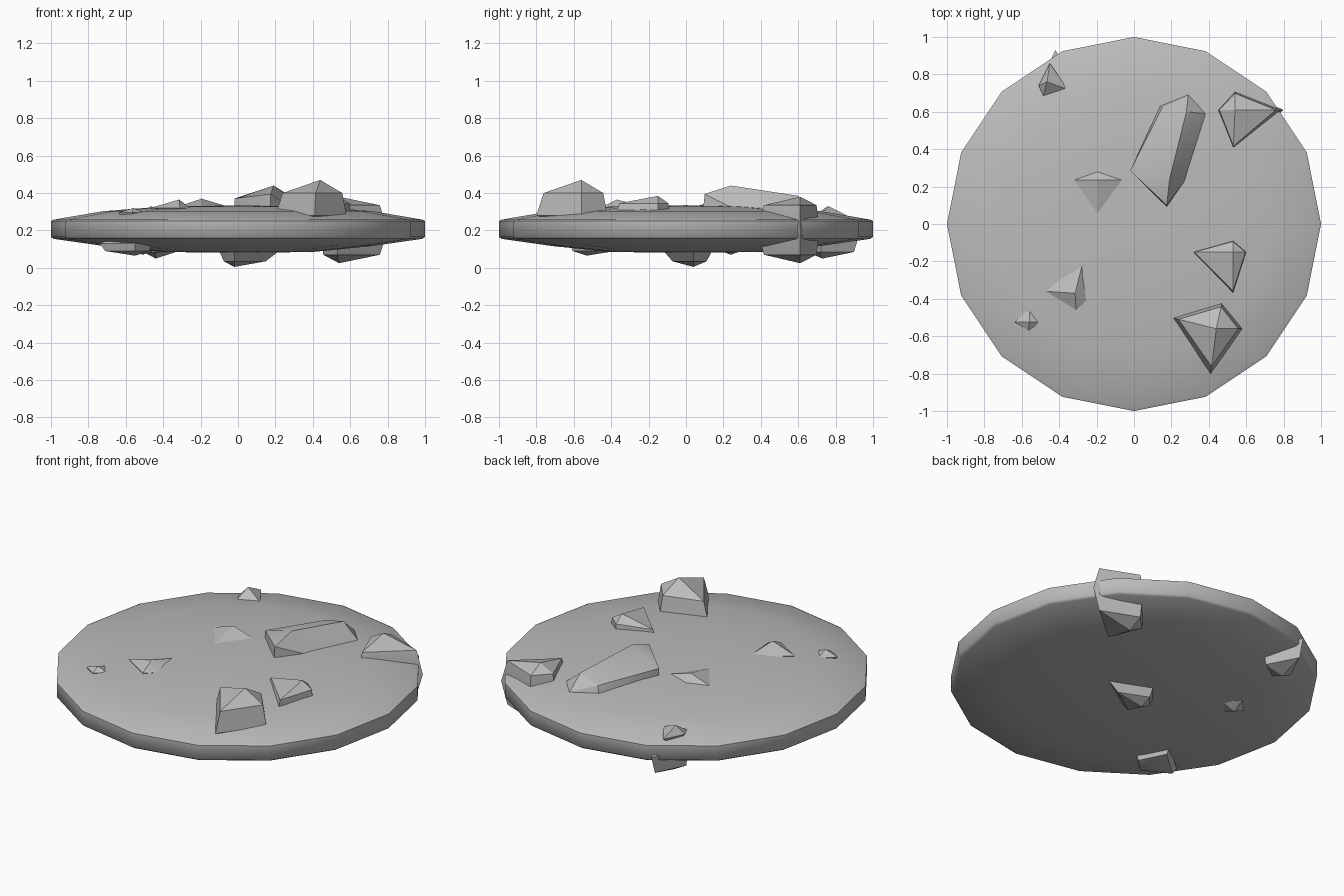
import bpy
import bmesh
from mathutils import Vector
from math import radians

cube = bpy.data.objects.get("Cube")
if cube:
    bpy.data.objects.remove(cube, do_unlink=True)

grey = bpy.data.materials.new("stone_grey")
grey.use_nodes = True
colour = (0.5, 0.5, 0.5, 1)
grey.diffuse_color = colour
grey.node_tree.nodes["Principled BSDF"].inputs["Base Color"].default_value = colour


def finish(name, bm, angle):
    """Turn a bmesh into a named, grey, smooth-shaded object."""
    bmesh.ops.recalc_face_normals(bm, faces=bm.faces)
    mesh = bpy.data.meshes.new(name)
    bm.to_mesh(mesh)
    bm.free()
    mesh.materials.append(grey)
    obj = bpy.data.objects.new(name, mesh)
    bpy.context.collection.objects.link(obj)
    bpy.ops.object.select_all(action='DESELECT')
    obj.select_set(True)
    bpy.context.view_layer.objects.active = obj
    bpy.ops.object.shade_smooth_by_angle(angle=radians(angle))
    return obj


def hull(name, points):
    """Faceted stone wrapped around a few corner points."""
    bm = bmesh.new()
    for point in points:
        bm.verts.new(point)
    result = bmesh.ops.convex_hull(bm, input=bm.verts)
    loose = [v for v in bm.verts if not v.link_faces]
    bmesh.ops.delete(bm, geom=loose, context='VERTS')
    return finish(name, bm, 30)


def rock(name, outline, rim, peak, foot, shoulders=(), inset=0.16):
    """Distorted octahedron: outline at height rim, a tip above and below,
    and optional inset rings (shoulders) that make the sides steeper."""
    points = [(x, y, rim) for x, y in outline] + [peak, foot]
    for z in shoulders:
        centre = Vector((peak if z > rim else foot)[:2])
        for corner in outline:
            x, y = Vector(corner).lerp(centre, inset)
            points.append((x, y, z))
    return hull(name, points)


# Lens-shaped disc with sixteen sides
profile = [(0, .08), (.4, .085), (.72, .117), (.985, .155), (1, .165),
           (1, .25), (.985, .258), (.72, .303), (.4, .328), (0, .335)]
bm = bmesh.new()
verts = [bm.verts.new((r, 0, z)) for r, z in profile]
edges = [bm.edges.new(pair) for pair in zip(verts, verts[1:])]
bmesh.ops.spin(bm, geom=verts + edges, cent=(0, 0, 0), axis=(0, 0, 1),
               angle=radians(360), steps=16)
bmesh.ops.remove_doubles(bm, verts=bm.verts, dist=0.001)
finish("disc", bm, 60)

# Large stones on the top
rock("front_boulder", [(.2, -.5), (.47, -.42), (.58, -.56), (.41, -.8)], .28,
     (.44, -.56, .47), (.44, -.56, .2), [.4])
rock("side_stone", [(.31, -.15), (.53, -.09), (.6, -.15), (.53, -.37)], .3,
     (.53, -.15, .385), (.53, -.15, .2), [.345], .06)
hull("long_stone", [
    (-.02, .285, .3), (-.02, .285, .37), (.175, .09, .3), (.175, .1, .395),
    (.19, .24, .44), (.27, .23, .33), (.28, .6, .385), (.385, .59, .3),
    (.29, .69, .3), (.14, .63, .31), (.15, .62, .35), (.07, .47, .33),
    (.2, .4, .2)])

# Stone that passes through the rim
rock("rim_boulder", [(.44, .61), (.54, .715), (.8, .61), (.53, .38)], .2,
     (.54, .61, .38), (.54, .61, .025), [.335, .07])

# Small shards on the top
rock("centre_shard", [(-.32, .235), (-.195, .28), (-.055, .235), (-.195, .04)],
     .328, (-.195, .235, .37), (-.195, .235, .2))
rock("front_shard", [(-.47, -.36), (-.27, -.19), (-.255, -.41), (-.31, -.46)],
     .32, (-.315, -.37, .365), (-.315, -.37, .2))
rock("edge_shard", [(-.64, -.525), (-.56, -.45), (-.5, -.525), (-.565, -.57)],
     .295, (-.56, -.525, .32), (-.56, -.525, .2))
rock("back_shard", [(-.51, .74), (-.45, .86), (-.355, .72), (-.485, .685)],
     .28, (-.465, .76, .33), (-.46, .75, .2))

# Stones hanging from the underside
rock("lower_centre_stone", [(-.1, .04), (-.02, .14), (.22, .04), (-.02, -.12)],
     .09, (-.02, .04, .2), (-.02, .04, .005), [.035], .3)
rock("lower_front_stone", [(-.74, -.52), (-.55, -.35), (-.46, -.53), (-.55, -.62)],
     .13, (-.55, -.53, .2), (-.55, -.53, .065), [.09])
rock("lower_back_stone", [(-.52, .72), (-.42, .93), (-.31, .72), (-.44, .63)],
     .19, (-.44, .73, .22), (-.44, .73, .05), [.085])
rock("lower_side_shard", [(-.58, .24), (-.5, .32), (-.43, .24), (-.5, .16)],
     .1, (-.5, .24, .2), (-.51, .24, .07))
